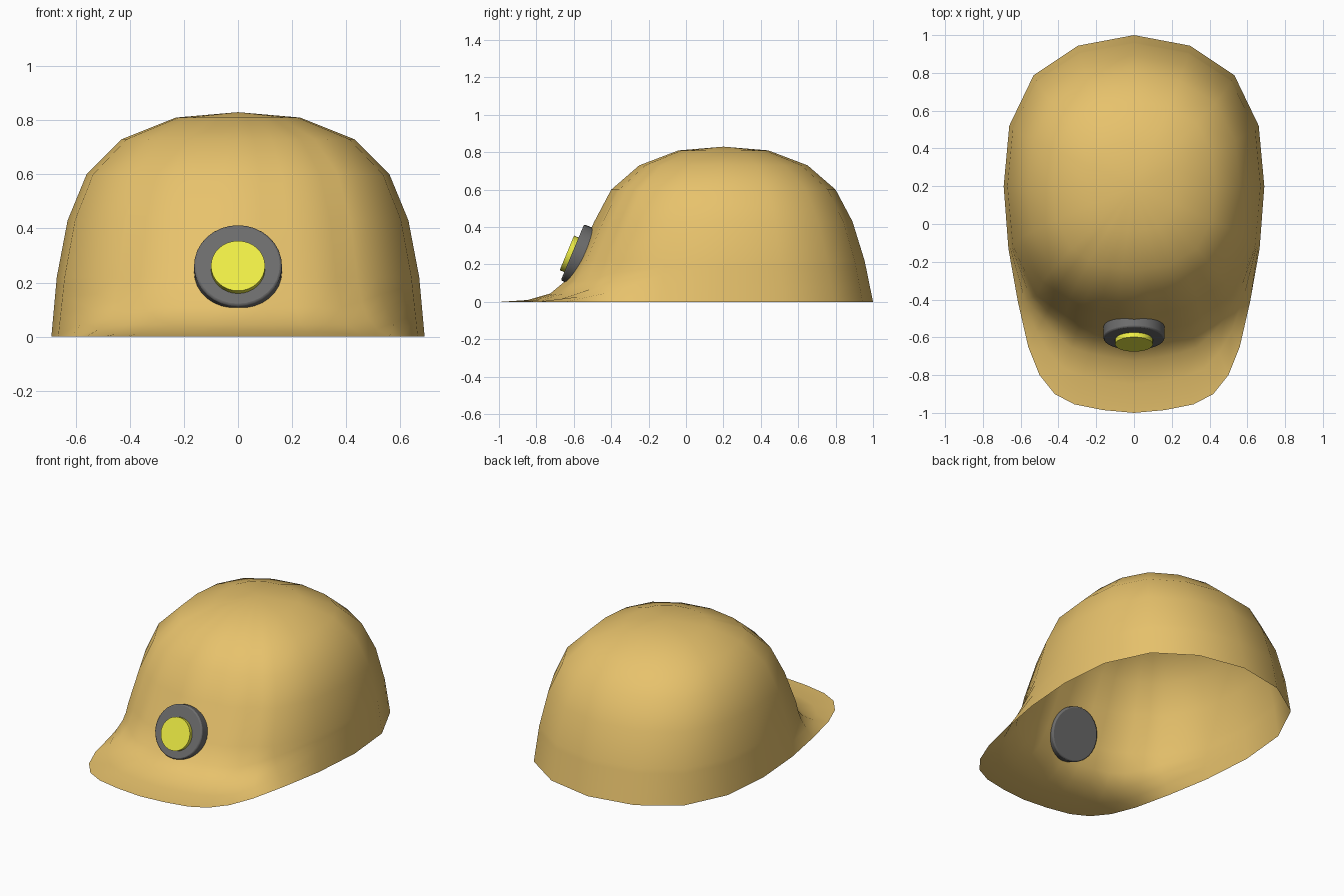
import bpy, bmesh, math
from mathutils import Vector

if "Cube" in bpy.data.objects:
    bpy.data.objects.remove(bpy.data.objects["Cube"])


def material(name, rgb):
    m = bpy.data.materials.new(name)
    m.diffuse_color = (*rgb, 1)
    m.use_nodes = True
    m.node_tree.nodes["Principled BSDF"].inputs["Base Color"].default_value = m.diffuse_color
    return m


def lerp(a, b, t):
    return a + (b - a) * t


# Slightly squared quarter curve: (side, forward) factors every 22.5 degrees
CURVE = [(1, 0), (.957, .40), (.77, .735), (.43, .93), (0, 1)]


def quarter(t):
    i = min(int(t), 3)
    return [lerp(p, q, t - i) for p, q in zip(CURVE[i], CURVE[i + 1])]


# Dome rings: height, half width, reach to the back, reach to the front
RINGS = [(.81, .23, .24, .24), (.73, .43, .45, .45), (.60, .56, .60, .60),
         (.43, .63, .69, .69), (.22, .67, .755, .79)]
# Brim flare: outward fraction and height at the front centre
FLARE = [(.14, .11), (.33, .045), (.63, .01), (1, 0)]
# Rim outline from the side to the front centre, and how far each column flares
RIM = [(.69, .2), (.665, -.13), (.615, -.41), (.56, -.65), (.50, -.80),
       (.42, -.90), (.315, -.955), (.165, -.985), (0, -1)]
STEPS = [0, 1, 2, 2.33, 2.67, 3, 3.33, 3.67, 4]
WEIGHT = [0, 0, .4, .75, 1, 1, 1, 1, 1]


def column(t, rim, w, front):
    """Points down the shell from the first ring to the rim."""
    s, f = quarter(t)
    pts = []
    for z, a, back, fwd in RINGS:
        pts.append(Vector((a * s, .2 - fwd * f if front else .2 + back * f, z)))
    base = pts[-1].copy()
    for k, zf in FLARE:
        p = base.lerp(Vector((*rim, 0)), k)
        p.z = lerp(.22 * (1 - k), zf, w)
        pts.append(p)
    return pts


# Helmet shell with front brim, open underneath
cols = []
for t in (4, 3, 2, 1):
    s, f = quarter(t)
    cols.append(column(t, (.69 * s, .2 + .8 * f), 0, False))
for t, rim, w in zip(STEPS, RIM, WEIGHT):
    cols.append(column(t, rim, w, True))
for c in cols[-2:0:-1]:
    cols.append([Vector((-p.x, p.y, p.z)) for p in c])

bm = bmesh.new()
apex = bm.verts.new((0, .2, .83))
grid = [[bm.verts.new(p) for p in c] for c in cols]
for i, a in enumerate(grid):
    b = grid[(i + 1) % len(grid)]
    bm.faces.new((apex, b[0], a[0]))
    for k in range(len(a) - 1):
        bm.faces.new((a[k], b[k], b[k + 1], a[k + 1]))
bm.normal_update()
if apex.normal.z < 0:
    bmesh.ops.reverse_faces(bm, faces=bm.faces[:])
mesh = bpy.data.meshes.new("helmet_shell")
bm.to_mesh(mesh)
bm.free()
mesh.materials.append(material("orange", (.80, .54, .15)))
mesh.shade_smooth()
shell = bpy.data.objects.new("helmet_shell", mesh)
bpy.context.collection.objects.link(shell)

# Headlamp parts, tilted back along the helmet front
TILT = math.radians(67.4)
AXIS = Vector((0, -math.sin(TILT), math.cos(TILT)))


def disc(name, front, radius, depth, mat, bevel):
    bpy.ops.mesh.primitive_cylinder_add(
        vertices=32, radius=radius, depth=depth,
        location=Vector(front) - AXIS * depth / 2, rotation=(TILT, 0, 0))
    o = bpy.context.object
    o.name = name
    o.data.materials.append(mat)
    if bevel:
        m = o.modifiers.new("soft_edge", 'BEVEL')
        m.width, m.segments = bevel, 2
    bpy.ops.object.shade_smooth_by_angle(angle=math.radians(35))


disc("lamp_housing", (0, -.607, .265), .1625, .08, material("black", (.15, .15, .15)), .008)
disc("lamp_lens", (0, -.637, .262), .1, .05, material("yellow", (.86, .85, .06)), 0)
